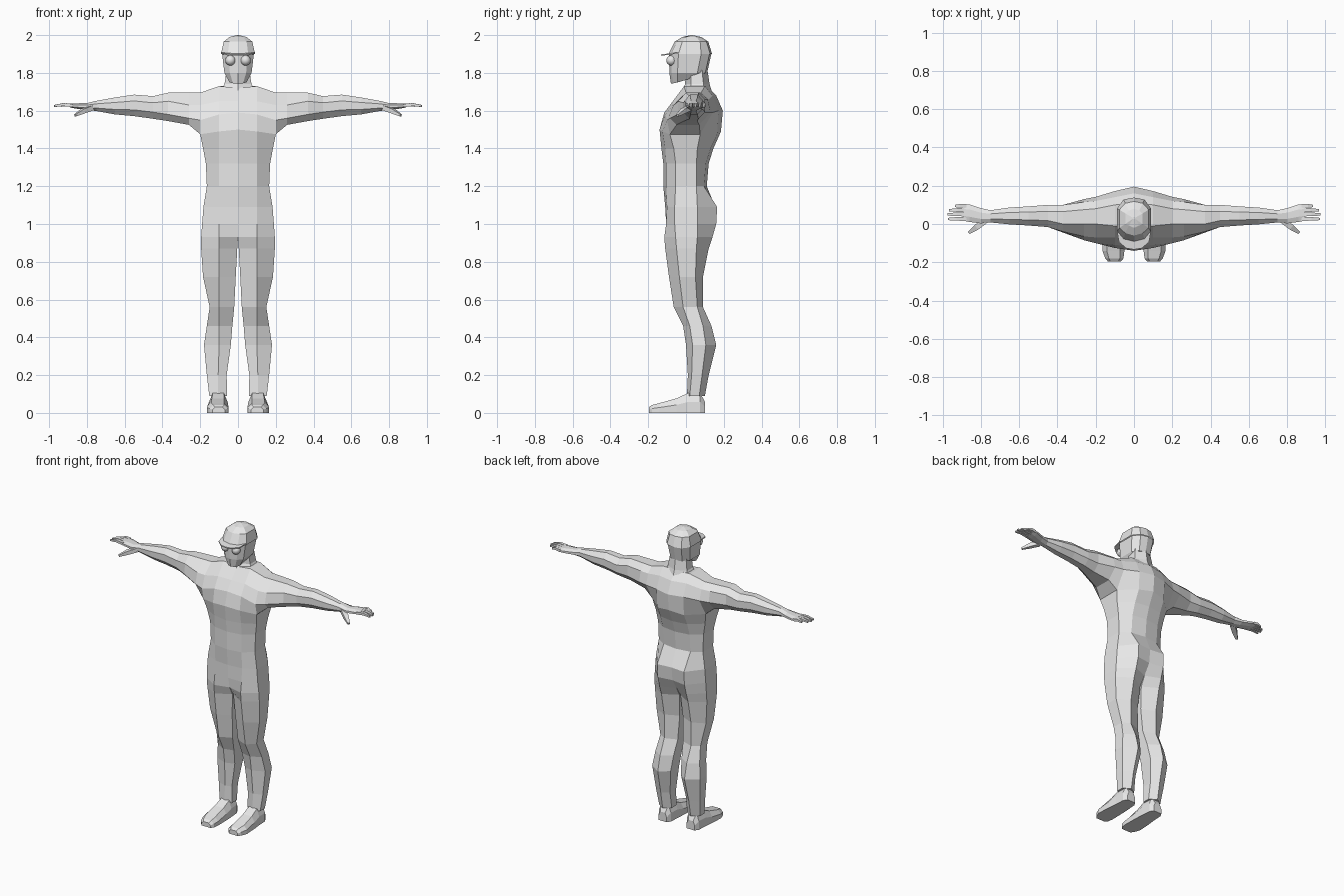
import bpy, bmesh, math
from mathutils import Vector

mat = bpy.data.materials.new("light grey")
mat.diffuse_color = (0.8, 0.8, 0.8, 1)


def finish(bm, name, mirror=True):
    """Turn a bmesh into an object, mirrored across x when asked."""
    bmesh.ops.remove_doubles(bm, verts=bm.verts, dist=0.0005)
    bmesh.ops.recalc_face_normals(bm, faces=bm.faces)
    me = bpy.data.meshes.new(name)
    bm.to_mesh(me)
    bm.free()
    me.materials.append(mat)
    ob = bpy.data.objects.new(name, me)
    bpy.context.collection.objects.link(ob)
    if mirror:
        m = ob.modifiers.new("mirror", 'MIRROR')
        m.use_clip = True
        m.merge_threshold = 0.001
    return ob


def loft(bm, rings, open_rows=0, cap_start=True, cap_end=True):
    """Skin a list of rings; the first open_rows bands stay unclosed."""
    vs = [[bm.verts.new(p) for p in r] for r in rings]
    n = len(rings[0])
    for i in range(len(vs) - 1):
        for j in range(n - 1 if i < open_rows else n):
            k = (j + 1) % n
            bm.faces.new((vs[i][j], vs[i][k], vs[i + 1][k], vs[i + 1][j]))
    if cap_start:
        bm.faces.new(vs[0][::-1])
    if cap_end:
        bm.faces.new(vs[-1])


# Chest and shoulder sections (y, z), running outward along x
chest = {
    0.0: [(-.14, 1.5), (-.115, 1.59), (-.07, 1.65), (-.01, 1.72),
          (.11, 1.73), (.16, 1.68), (.195, 1.6), (.185, 1.49)],
    0.1: [(-.125, 1.49), (-.11, 1.58), (-.07, 1.65), (-.01, 1.73),
          (.10, 1.73), (.14, 1.68), (.172, 1.6), (.165, 1.475)],
    0.2: [(-.085, 1.475), (-.10, 1.55), (-.07, 1.63), (0, 1.695),
          (.08, 1.695), (.12, 1.66), (.142, 1.59), (.075, 1.475)],
    0.26: [(-.05, 1.525), (-.085, 1.56), (-.065, 1.63), (0, 1.695),
           (.075, 1.695), (.115, 1.66), (.13, 1.59), (.07, 1.525)],
    0.37: [(-.01, 1.545), (-.045, 1.58), (-.04, 1.65), (0, 1.695),
           (.065, 1.695), (.1, 1.66), (.1, 1.59), (.06, 1.545)],
}
body = [[(x, y, z) for y, z in sec] for x, sec in chest.items()]

# Arm and palm: x, y centre, z centre, half depth, half height
arm = [(.45, .042, 1.617, .058, .06), (.55, .042, 1.628, .05, .057),
       (.65, .042, 1.625, .044, .045), (.75, .04, 1.625, .032, .027),
       (.80, .043, 1.622, .04, .018), (.86, .057, 1.625, .046, .014),
       (.89, .06, 1.627, .043, .010)]
octagon = [math.radians(-112.5 - 45 * i) for i in range(8)]
for x, cy, cz, ry, rz in arm:
    body.append([(x, cy + 1.08 * ry * math.cos(a), cz + 1.08 * rz * math.sin(a))
                 for a in octagon])

bm = bmesh.new()
loft(bm, body, open_rows=2, cap_start=False)

# Waist, hips and legs: z, inner x, mid x, outer x,
# then y of inner front, mid front, outer front, outer back, mid back, inner back
trunk = [(1.40, 0, .10, .185, -.13, -.11, -.065, .06, .13, .145),
         (1.32, 0, .10, .170, -.12, -.105, -.055, .055, .105, .12),
         (1.20, 0, .10, .165, -.12, -.105, -.055, .055, .095, .11),
         (1.09, 0, .10, .183, -.11, -.10, -.06, .06, .165, .155),
         (1.00, 0, .10, .190, -.105, -.105, -.06, .06, .16, .145),
         (.93, 0, .10, .195, -.09, -.115, -.055, .06, .14, .10)]
legs = [(.87, .004, .10, .195, -.055, -.11, -.05, .055, .12, .065),
        (.72, .012, .10, .185, -.045, -.09, -.035, .05, .09, .05),
        (.56, .020, .10, .150, -.03, -.065, -.015, .06, .09, .06),
        (.46, .030, .10, .165, 0, -.015, .02, .09, .135, .09),
        (.36, .038, .10, .180, .02, 0, .035, .105, .16, .11),
        (.20, .060, .105, .165, .02, .01, .03, .085, .12, .085),
        (.09, .058, .105, .152, .02, .005, .02, .07, .10, .07)]
top = [body[0][0], body[1][0], body[2][0], body[2][7], body[1][7], body[0][7]]
rings = [top]
for z, a, b, c, *ys in trunk + legs:
    rings.append([(x, y, z) for x, y in zip((a, b, c, c, b, a), ys)])
loft(bm, rings, open_rows=6, cap_start=False)
finish(bm, "body")

# Fingers and thumb: tapered square rods along a bent path
bm = bmesh.new()


def digit(path):
    rings = []
    d = (Vector(path[-1][:3]) - Vector(path[0][:3])).normalized()
    side = d.cross(Vector((0, 0, 1))).normalized()
    up = side.cross(d)
    for x, y, z, r in path:
        c = Vector((x, y, z))
        rings.append([c + side * r * s + up * r * t * .8
                      for s, t in ((1, 1), (-1, 1), (-1, -1), (1, -1))])
    loft(bm, rings)


for y, tip in ((.026, .972), (.05, .975), (.072, .965), (.094, .935)):
    digit([(.875, y, 1.627, .0105), ((.88 + tip) / 2, y + .001, 1.632, .0095),
           (tip, y, 1.625, .006)])
digit([(.775, .02, 1.615, .016), (.82, -.015, 1.598, .015),
       (.862, -.045, 1.575, .007)])
finish(bm, "fingers")

# Foot, from heel to toe: y, inner x, outer x, top z
bm = bmesh.new()
rings = []
for y, a, b, h in ((.10, .075, .135, .06), (.075, .06, .15, .105),
                   (.01, .055, .153, .105), (-.05, .052, .16, .077),
                   (-.14, .05, .165, .052), (-.18, .055, .15, .042),
                   (-.197, .07, .135, .03)):
    e = (b - a) * .2
    rings.append([(a, y, 0), (a, y, h * .55), (a + e, y, h),
                  (b - e, y, h), (b, y, h * .55), (b, y, 0)])
loft(bm, rings)
finish(bm, "foot")

# Neck
bm = bmesh.new()
hexagon = [math.radians(30 + 60 * i) for i in range(6)]
loft(bm, [[(r * 1.1 * math.cos(a), cy + ry * math.sin(a), z) for a in hexagon]
          for z, cy, r, ry in ((1.69, .055, .105, .085), (1.74, .06, .075, .065),
                               (1.82, .055, .062, .058))], cap_start=False, cap_end=False)
finish(bm, "neck", mirror=False)


# Head and cap: z, half width, y of centre front, side front, side back, back
def head_ring(z, w, f, s1, s2, b):
    m = w * .6
    return [(0, f, z), (m, f + .012, z), (w, s1, z), (w, s2, z), (m, b - .01, z),
            (0, b, z), (-m, b - .01, z), (-w, s2, z), (-w, s1, z), (-m, f + .012, z)]


bm = bmesh.new()
jaw = [Vector(p) for p in head_ring(1.745, .045, -.08, -.045, .03, .08)]
for p in jaw:
    p.z += max(0, p.y + .06) * .3
loft(bm, [jaw, head_ring(1.80, .072, -.088, -.045, .06, .112),
          head_ring(1.90, .084, -.09, -.04, .08, .134)], cap_end=False)
finish(bm, "head", mirror=False)

bm = bmesh.new()
loft(bm, [head_ring(1.90, .09, -.092, -.04, .08, .138),
          head_ring(1.965, .076, -.06, -.02, .075, .118),
          head_ring(1.99, .045, -.02, 0, .055, .08),
          head_ring(2.0, .004, .025, .028, .032, .035)], cap_start=False)
finish(bm, "cap", mirror=False)

# Cap brim
bm = bmesh.new()
outline = [(-.09, -.03), (-.078, -.095), (-.04, -.127), (0, -.133),
           (.04, -.127), (.078, -.095), (.09, -.03)]
loft(bm, [[(x, y, z + (y + .09) * .12) for x, y in outline] for z in (1.896, 1.903)])
finish(bm, "cap_brim", mirror=False)

# Round eyes
bm = bmesh.new()
bmesh.ops.create_uvsphere(bm, u_segments=16, v_segments=10, radius=.027)
bmesh.ops.translate(bm, verts=bm.verts, vec=(.04, -.077, 1.866))
for f in bm.faces:
    f.smooth = True
finish(bm, "eyes")
